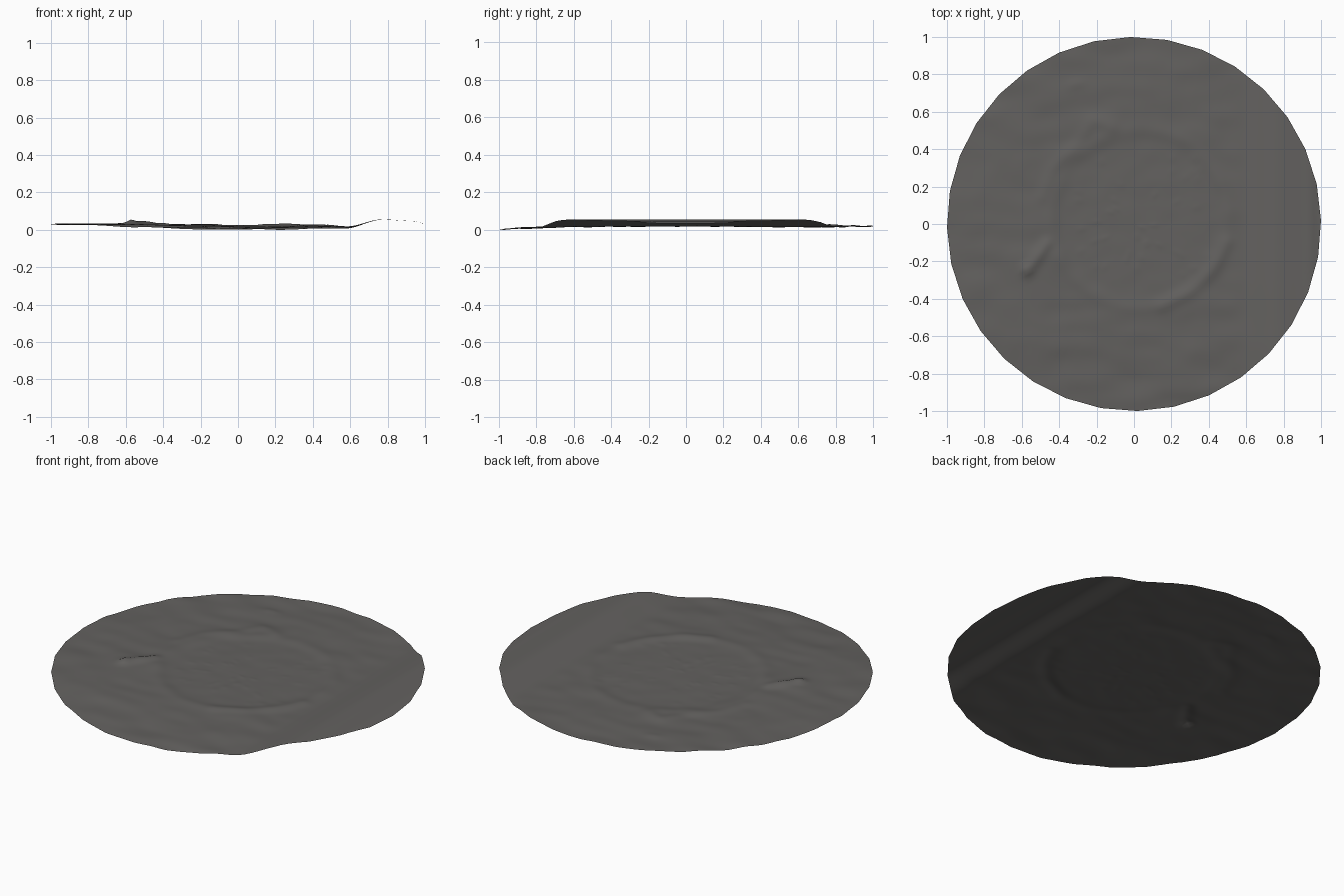
import bpy, bmesh, math, random
from mathutils import Vector, noise

if "Cube" in bpy.data.objects:
    bpy.data.objects.remove(bpy.data.objects["Cube"])

random.seed(4)
SIDES, SUB, RINGS = 32, 5, 56
OFFSET = math.radians(1.1)


def lerp_profile(points, t):
    """Smooth interpolation through a short (position, height) profile."""
    if t <= points[0][0]:
        return points[0][1]
    for (a, ha), (b, hb) in zip(points, points[1:]):
        if t <= b:
            f = (t - a) / (b - a)
            return ha + (hb - ha) * f * f * (3 - 2 * f)
    return points[-1][1]


def bump(x, y, cx, cy, sx, sy):
    return math.exp(-((x - cx) / sx) ** 2 - ((y - cy) / sy) ** 2)


def ridge(x, y, path, width):
    """Soft ridge following a polyline."""
    d = 9.0
    p = Vector((x, y))
    for a, b in zip(path, path[1:]):
        a, b = Vector(a), Vector(b)
        t = max(0, min(1, (p - a).dot(b - a) / (b - a).length_squared))
        d = min(d, (p - a.lerp(b, t)).length)
    return math.exp(-(d / width) ** 2)


# overall lie of the ground across x and along y
ACROSS = [(-1, .034), (-.6, .033), (-.2, .027), (.3, .025), (.58, .02),
          (.77, .058), (.93, .05), (1, .036)]
ALONG = [(-1, -.022), (-.85, -.013), (-.6, -.003), (-.3, 0), (1, -.004)]
BANK_NW = [(-.49, .15), (-.43, .3), (-.30, .43), (-.22, .55), (-.12, .52)]
BANK_SE = [(.15, -.44), (.3, -.36), (.42, -.25), (.5, -.1)]
BANK_W = [(-.47, -.11), (-.51, -.17), (-.56, -.24)]
pebbles = [(random.uniform(-.33, .4), random.uniform(-.3, .38)) for _ in range(40)]


def height(x, y):
    z = lerp_profile(ACROSS, x)
    right = lerp_profile([(.45, 1), (.65, 0)], x)      # right bank is smooth
    z += lerp_profile(ALONG, y) * lerp_profile([(.5, 1), (.8, .3)], x)
    r = math.hypot(x - .03, y - .03)
    outer = lerp_profile([(.4, 0), (.5, 1)], r)
    # rippled plain, stretched sideways
    z += .007 * right * outer * noise.noise((x * 3.5, y * 9, 2.3))
    z += .002 * right * noise.noise((x * 9, y * 11, 7.1))
    # shallow round basin with a low rim
    z -= .003 * (1 - outer) * right
    z += .004 * right * math.exp(-((r - .47) / .04) ** 2)
    # banks and knolls
    z += .006 * ridge(x, y, BANK_NW, .035)
    z += .006 * ridge(x, y, BANK_SE, .035)
    z += .013 * ridge(x, y, BANK_W, .03)
    z += .012 * bump(x, y, -.58, -.25, .03, .03)
    z += .006 * bump(x, y, -.31, .75, .04, .025)
    z -= .004 * bump(x, y, .18, -.93, .04, .05)
    for px, py in pebbles:
        if abs(x - px) < .05 and abs(y - py) < .05:
            z += .002 * bump(x, y, px, py, .018, .014)
    return z


# ground disc: polar sheet with a 32-sided outline
bm = bmesh.new()
n = SIDES * SUB
corner = [Vector((math.cos(OFFSET + i * math.tau / SIDES),
                  math.sin(OFFSET + i * math.tau / SIDES))) for i in range(SIDES)]
rim = [corner[k // SUB].lerp(corner[(k // SUB + 1) % SIDES], (k % SUB) / SUB)
       for k in range(n)]
centre = bm.verts.new((0, 0, height(0, 0)))
rings = []
for j in range(1, RINGS + 1):
    f = j / RINGS
    rings.append([bm.verts.new((p.x * f, p.y * f, height(p.x * f, p.y * f))) for p in rim])
for k in range(n):
    m = (k + 1) % n
    bm.faces.new((centre, rings[0][k], rings[0][m]))
    for a, b in zip(rings, rings[1:]):
        bm.faces.new((a[k], b[k], b[m], a[m]))
low = min(v.co.z for v in bm.verts)
for v in bm.verts:
    v.co.z -= low
for f in bm.faces:
    f.smooth = True

mesh = bpy.data.meshes.new("ground_disc")
bm.to_mesh(mesh)
bm.free()
ground = bpy.data.objects.new("ground_disc", mesh)
bpy.context.collection.objects.link(ground)
mat = bpy.data.materials.new("dark_grey_earth")
mat.diffuse_color = (.125, .12, .115, 1)
mat.use_nodes = True
mat.node_tree.nodes["Principled BSDF"].inputs["Base Color"].default_value = mat.diffuse_color
mesh.materials.append(mat)
